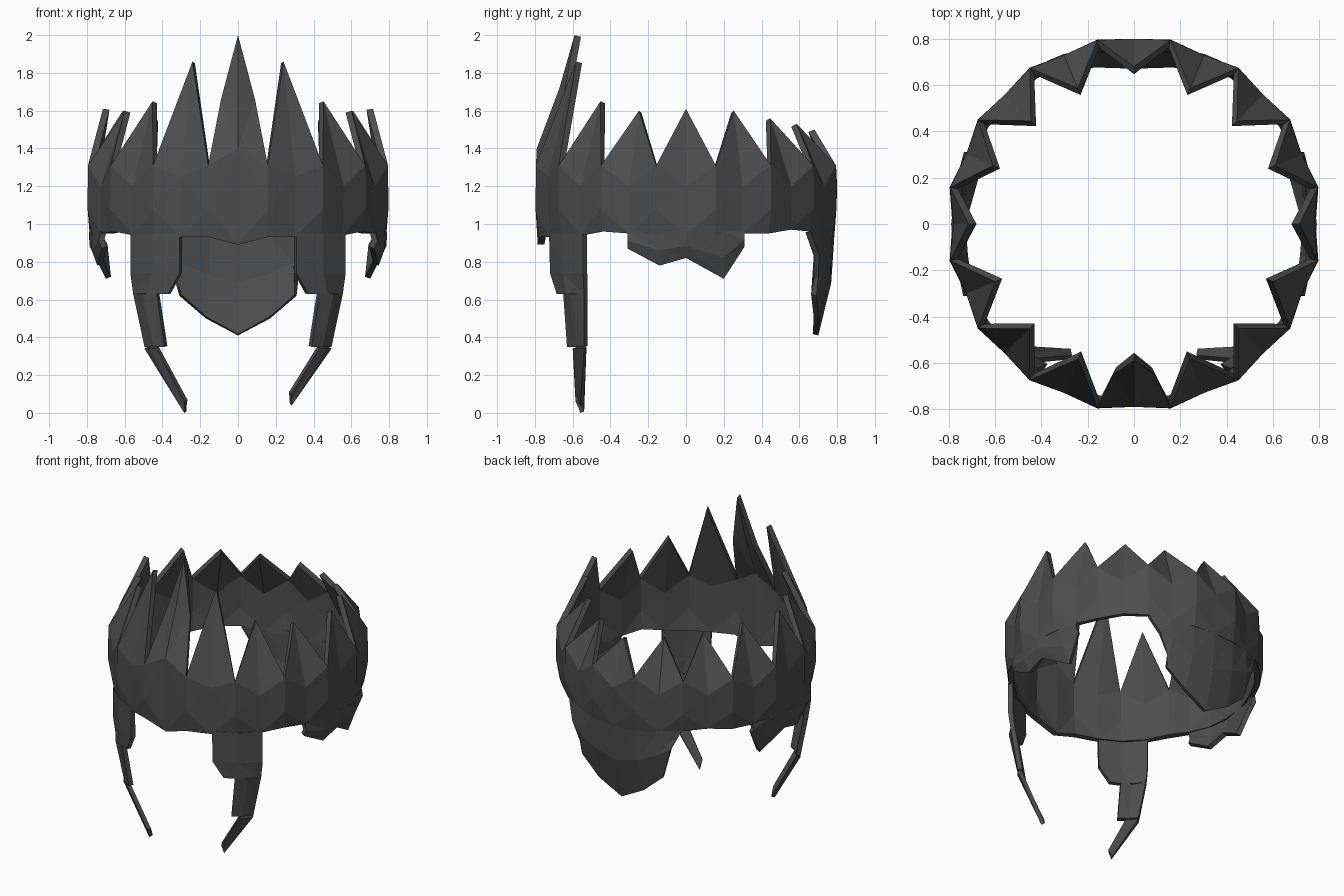
import bpy, bmesh, math
from mathutils import Vector

if "Cube" in bpy.data.objects:
    bpy.data.objects.remove(bpy.data.objects["Cube"])

mat = bpy.data.materials.new("dark iron grey")
mat.diffuse_color = (0.075, 0.075, 0.075, 1)
mat.use_nodes = True
mat.node_tree.nodes["Principled BSDF"].inputs["Base Color"].default_value = mat.diffuse_color


def make_object(name, faces, thickness):
    """Turn lists of face corner points into an outward-facing, thickened shell."""
    bm = bmesh.new()
    for f in faces:
        bm.faces.new([bm.verts.new(p) for p in f])
    bmesh.ops.remove_doubles(bm, verts=bm.verts, dist=0.0005)
    bm.normal_update()
    for f in bm.faces:
        c = f.calc_center_median()
        if f.normal.x * c.x + f.normal.y * c.y < 0:
            f.normal_flip()
    me = bpy.data.meshes.new(name)
    bm.to_mesh(me)
    bm.free()
    me.materials.append(mat)
    ob = bpy.data.objects.new(name, me)
    bpy.context.collection.objects.link(ob)
    so = ob.modifiers.new("thickness", 'SOLIDIFY')
    so.thickness = thickness
    so.offset = -1
    return ob


def grid_faces(rows):
    """Triangles between neighbouring rows of points."""
    out = []
    for a, b in zip(rows, rows[1:]):
        for i in range(len(a) - 1):
            for tri in ((a[i], a[i + 1], b[i + 1]), (a[i], b[i + 1], b[i])):
                if (tri[1] - tri[0]).cross(tri[2] - tri[0]).length > 1e-6:
                    out.append(tri)
    return out


def polar(step, r, z):
    """Point at a step of 22.5 degrees, counted from the front."""
    a = math.radians(22.5 * step)
    return Vector((r * math.sin(a), -r * math.cos(a), z))


# ---- crown band with sixteen inward-leaning spikes ----
# per spike, front to back: tip radius, tip height, ridge radius, ridge height
spikes = [(.59, 2.0, .79, 1.40), (.63, 1.86, .79, 1.25), (.64, 1.65, .79, 1.2),
          (.65, 1.60, .785, 1.2), (.715, 1.61, .78, 1.2), (.66, 1.60, .785, 1.2),
          (.63, 1.56, .79, 1.2), (.635, 1.53, .79, 1.2), (.68, 1.50, .80, 1.2)]
bottom_mid = [.89, .93, .94, .95, .94, .95, .97, .94, .93]
bottom_edge = [.93, .93, .96, .94, .94, .95, .96, .93]

faces = []
for k in range(-7, 9):
    n = abs(k)
    tr, tz, cr, cz = spikes[n]
    tip, ridge = polar(k, tr, tz), polar(k, cr, cz)
    low = polar(k, .785, bottom_mid[n])
    for s in (-.5, .5):
        e = int(abs(k + s))
        e = min(e, 15 - e)
        base = polar(k + s, .79, bottom_edge[e])
        mid = polar(k + s, .812, 1.08)
        valley = polar(k + s, .81, 1.31)
        faces += [(low, base, mid), (low, mid, ridge), (mid, valley, ridge)]
        if k == 0:   # rounded tall front spike
            crest = Vector((0, -.67, 1.72))
            side = Vector((.18 * s, -.65, 1.66))
            faces += [(valley, side, ridge), (ridge, side, crest), (side, tip, crest)]
        else:
            faces.append((valley, tip, ridge))
make_object("spiked_crown_band", faces, .035)

# ---- rear neck guard ----
# columns from the middle out: top x, lower x, lower y, lower z
cols = [(0, 0, .70, .41), (.155, .17, .705, .50), (.30, .31, .69, .62), (.43, .32, .70, .71)]
rows = [[], [], []]
for s, group in ((-1, cols[:0:-1]), (1, cols)):
    for tx, bx, by, bz in group:
        top = Vector((s * tx, math.sqrt(.787 ** 2 - tx * tx), .96))
        bot = Vector((s * bx, by, bz))
        rows[0].append(top)
        rows[1].append(top.lerp(bot, .5) + Vector((0, .025, 0)))
        rows[2].append(bot)
make_object("neck_guard", grid_faces(rows), .03)

# ---- ear flaps and cheek guards ----
# ear columns: y, lower x, lower z
ear = [(-.31, .72, .87), (-.14, .745, .78), (0, .755, .82), (.20, .70, .71), (.31, .715, .88)]
# cheek rows: z, inner x, inner y, outer x, outer y (repeated heights make the steps)
cheek = [(.95, .31, -.725, .57, -.545), (.74, .31, -.72, .57, -.545),
         (.63, .37, -.685, .555, -.54), (.63, .43, -.65, .555, -.54),
         (.35, .39, -.63, .495, -.54), (.34, .43, -.60, .495, -.54)]

for s, side, tip_z in ((-1, "left", 0), (1, "right", .04)):
    rows = [[], [], []]
    for y, bx, bz in ear:
        top = Vector((s * math.sqrt(.79 ** 2 - y * y), y, .96))
        bot = Vector((s * bx, y, bz))
        rows[0].append(top)
        rows[1].append(top.lerp(bot, .55) + Vector((s * .015, 0, 0)))
        rows[2].append(bot)
    make_object(side + "_ear_flap", grid_faces(rows), .03)

    upper = []
    for z, ix, iy, ox, oy in cheek:
        a, b = Vector((s * ix, iy, z)), Vector((s * ox, oy, z))
        bow = Vector((s * .012, -.02, 0)) if z > .5 else Vector((s * .005, -.008, 0))
        upper.append([a, a.lerp(b, .5) + bow, b])
    plates = grid_faces(upper[0:3]) + grid_faces(upper[3:5])
    # curved lower prong
    end = [Vector((s * .283, -.585, tip_z + .06)), Vector((s * .283, -.57, tip_z + .03)),
           Vector((s * .285, -.56, tip_z))]
    prong = grid_faces([upper[5], end])
    make_object(side + "_cheek_guard", plates, .03)
    make_object(side + "_cheek_prong", prong, .025)
